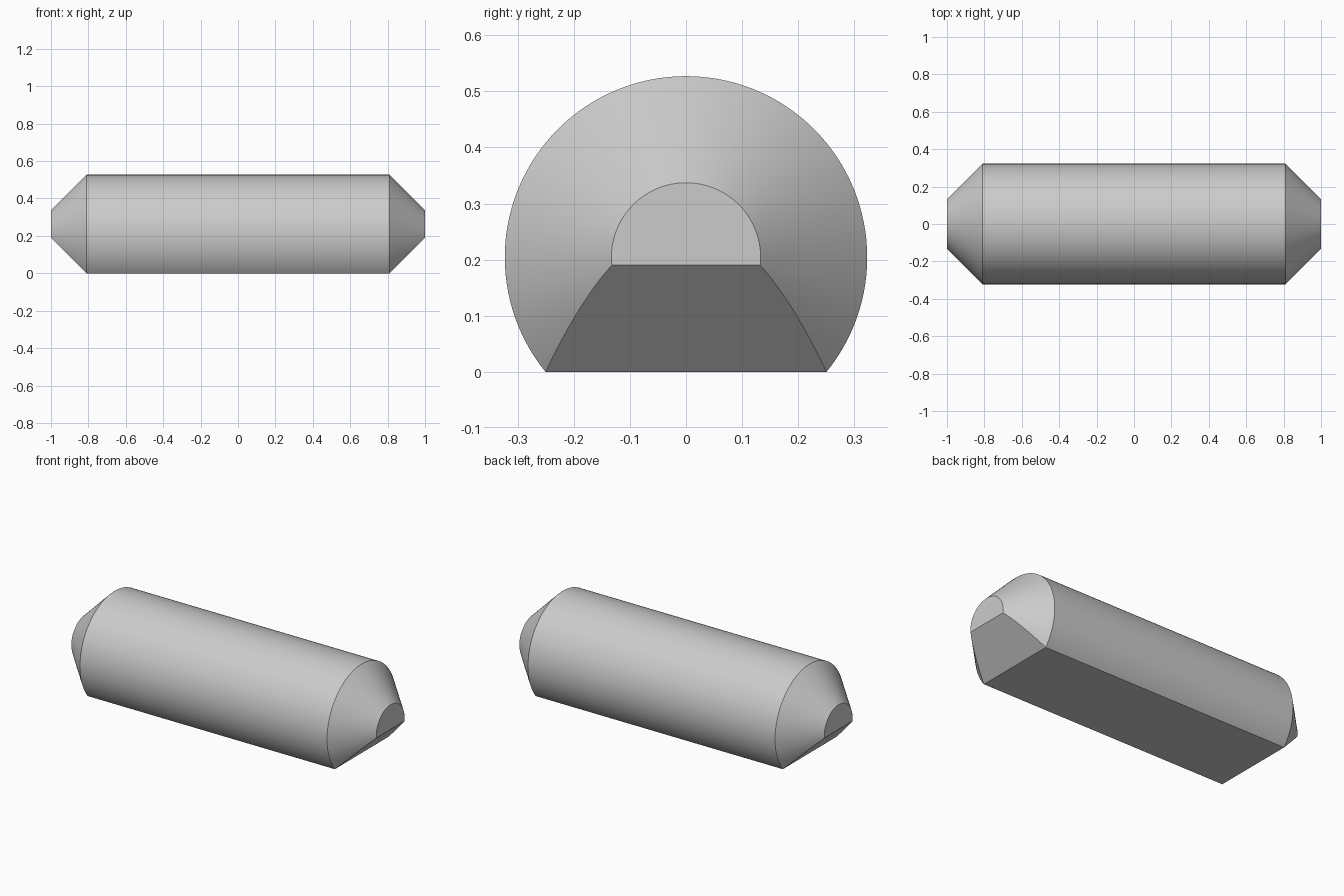
import bpy, bmesh, math
from mathutils import Vector

cube = bpy.data.objects.get("Cube")
if cube:
    bpy.data.objects.remove(cube)

RADIUS, AXIS_Z, CHAMFER, HALF, SIDES = 0.323, 0.204, 0.19, 1.0, 128

# Plain grey material
grey = bpy.data.materials.new("light_grey")
grey.use_nodes = True
colour = (0.6, 0.6, 0.6, 1)
grey.diffuse_color = colour
grey.node_tree.nodes["Principled BSDF"].inputs["Base Color"].default_value = colour

# Round bar with chamfered ends, lofted along x
bm = bmesh.new()
shoulder = HALF - CHAMFER
profile = [(-HALF, RADIUS - CHAMFER), (-shoulder, RADIUS),
           (shoulder, RADIUS), (HALF, RADIUS - CHAMFER)]
rings = []
for x, r in profile:
    angles = [math.tau * i / SIDES for i in range(SIDES)]
    rings.append([bm.verts.new((x, r * math.sin(a), AXIS_Z + r * math.cos(a)))
                  for a in angles])
for a, b in zip(rings, rings[1:]):
    for i in range(SIDES):
        j = (i + 1) % SIDES
        bm.faces.new((a[i], a[j], b[j], b[i]))
bm.faces.new(rings[0])
bm.faces.new(rings[-1])


def slice_flat(point, normal):
    """Cut away everything beyond a plane and cap the cut."""
    bmesh.ops.bisect_plane(bm, geom=bm.verts[:] + bm.edges[:] + bm.faces[:],
                           dist=1e-5, plane_co=point, plane_no=normal,
                           clear_outer=True)
    bmesh.ops.holes_fill(bm, edges=[e for e in bm.edges if e.is_boundary], sides=0)


# Flat underside, then its sloping ends
slice_flat(Vector((0, 0, 0)), Vector((0, 0, -1)))
for side in (-1, 1):
    slice_flat(Vector((side * shoulder, 0, 0)), Vector((side, 0, -1)).normalized())

bmesh.ops.remove_doubles(bm, verts=bm.verts[:], dist=1e-5)
bmesh.ops.recalc_face_normals(bm, faces=bm.faces[:])
mesh = bpy.data.meshes.new("chamfered_bar")
bm.to_mesh(mesh)
bm.free()
mesh.materials.append(grey)

bar = bpy.data.objects.new("chamfered_bar", mesh)
bpy.context.collection.objects.link(bar)
bpy.ops.object.select_all(action="DESELECT")
bar.select_set(True)
bpy.context.view_layer.objects.active = bar
bpy.ops.object.shade_smooth_by_angle(angle=math.radians(25))
